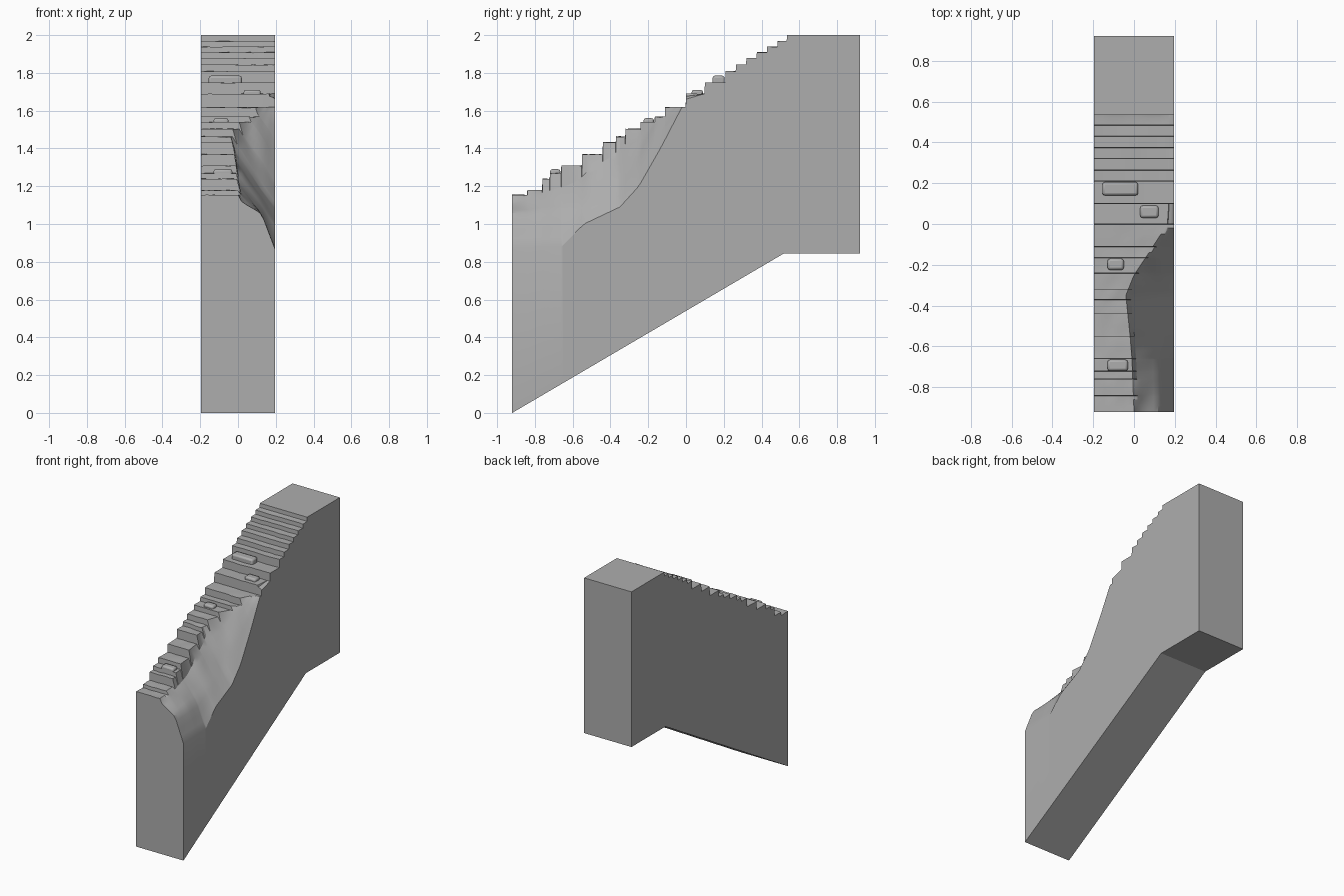
import bpy, bmesh
from mathutils import noise, Vector

if "Cube" in bpy.data.objects:
    bpy.data.objects.remove(bpy.data.objects["Cube"])

HW, Y0, Y1 = 0.195, -0.92, 0.92

# Worn steps: (start y, tread height)
STEPS = [(-0.92, 1.155), (-0.84, 1.18), (-0.76, 1.24), (-0.72, 1.27), (-0.66, 1.31),
         (-0.55, 1.37), (-0.44, 1.435), (-0.37, 1.465), (-0.32, 1.505), (-0.24, 1.54),
         (-0.165, 1.57), (-0.11, 1.62), (0.0, 1.69), (0.10, 1.75), (0.21, 1.81),
         (0.265, 1.845), (0.32, 1.88), (0.375, 1.91), (0.43, 1.94), (0.485, 1.97), (0.535, 2.0)]

# Broken corner: (y, inner edge x, inner height, middle height, outer height)
CHIP = [(-0.92, 0.0, 1.14, 1.05, 0.87), (-0.66, -0.01, 1.22, 1.06, 0.88),
        (-0.54, -0.02, 1.28, 1.11, 1.00), (-0.35, -0.04, 1.44, 1.20, 1.09),
        (-0.25, 0.00, 1.50, 1.32, 1.20), (-0.13, 0.08, 1.58, 1.48, 1.41),
        (0.01, 0.17, 1.70, 1.69, 1.68)]
KNEE = 0.65


def tread(y):
    return [z for s, z in STEPS if s <= y + 1e-6][-1]


def chip(y):
    """Inner edge x and the three heights of the broken corner at y."""
    for a, b in zip(CHIP, CHIP[1:]):
        if a[0] <= y <= b[0]:
            t = (y - a[0]) / (b[0] - a[0])
            return [p + (q - p) * t for p, q in zip(a, b)][1:]
    return CHIP[-1][1:]


def top_z(x, y):
    z = tread(y)
    xi, zi, zm, zo = chip(y)
    if y > 0.0 or x <= xi + 1e-6:
        # slight wear on the treads
        wear = 0.008 * noise.noise(Vector((x * 12, y * 12, 3))) if y < 0.53 else 0
        return z - abs(wear)
    u = (x - xi) / (HW - xi)
    if u < KNEE:
        c = zi + (zm - zi) * u / KNEE
    else:
        c = zm + (zo - zm) * (u - KNEE) / (1 - KNEE)
    c += 0.025 * noise.noise(Vector((x * 9, y * 9, 0))) * (1 - u)
    return min(z, c)


def bottom_z(y):
    return 0.845 * min(1, (y - Y0) / 1.44)


# Rows along the flight, doubled at each riser
rows = {Y0, Y1, 0.52}
for s, _ in STEPS[1:]:
    rows |= {s, s - 0.002}
rows |= {Y0 + 0.03 * i for i in range(1, 31)}
rows = sorted(rows)
NA, NB = 8, 10


def columns(y):
    """Columns across the wall that follow the edge of the break."""
    xi = chip(y)[0]
    return ([-HW + (xi + HW) * i / NA for i in range(NA)]
            + [xi + (HW - xi) * i / NB for i in range(NB + 1)])


# Stair wall: stepped top surface, closed by plain sides and underside
bm = bmesh.new()
top = [[bm.verts.new((x, y, top_z(x, y))) for x in columns(y)] for y in rows]
low = [[bm.verts.new((x, y, bottom_z(y))) for x in (-HW, HW)] for y in rows]
for j in range(len(rows) - 1):
    a, b, c, d = top[j], top[j + 1], low[j], low[j + 1]
    for i in range(NA + NB):
        bm.faces.new((a[i], a[i + 1], b[i + 1], b[i]))
    bm.faces.new((a[0], b[0], d[0], c[0]))
    bm.faces.new((a[-1], c[1], d[1], b[-1]))
    bm.faces.new((c[0], d[0], d[1], c[1]))
bm.faces.new(top[0][::-1] + low[0])
bm.faces.new(top[-1] + low[-1][::-1])
bmesh.ops.recalc_face_normals(bm, faces=bm.faces)
mesh = bpy.data.meshes.new("stair_wall")
bm.to_mesh(mesh)
bm.free()
wall = bpy.data.objects.new("stair_wall", mesh)
bpy.context.collection.objects.link(wall)


def raised_stone(x0, x1, y0, y1, rise):
    """Rounded stone sitting proud of the tread below it."""
    z = tread((y0 + y1) / 2)
    bpy.ops.mesh.primitive_cube_add(size=1, location=((x0 + x1) / 2, (y0 + y1) / 2, z))
    ob = bpy.context.object
    ob.name = "raised_stone"
    ob.scale = (x1 - x0, y1 - y0, rise * 2)
    bpy.ops.object.transform_apply(location=False)
    bev = ob.modifiers.new("worn_edges", 'BEVEL')
    bev.width, bev.segments = 0.012, 2
    return ob


# Raised stones left on the treads
stones = [raised_stone(*s) for s in [
    (-0.155, 0.02, 0.14, 0.205, 0.035), (0.03, 0.12, 0.03, 0.09, 0.02),
    (-0.13, -0.05, -0.225, -0.17, 0.02), (-0.13, -0.03, -0.72, -0.665, 0.02)]]

# Dark grey stone
stone = bpy.data.materials.new("dark_stone")
stone.diffuse_color = (0.42, 0.42, 0.42, 1)
stone.use_nodes = True
stone.node_tree.nodes["Principled BSDF"].inputs["Base Color"].default_value = stone.diffuse_color
for ob in [wall] + stones:
    ob.data.materials.append(stone)
    bpy.ops.object.select_all(action='DESELECT')
    ob.select_set(True)
    bpy.context.view_layer.objects.active = ob
    bpy.ops.object.shade_smooth_by_angle(angle=0.42)
